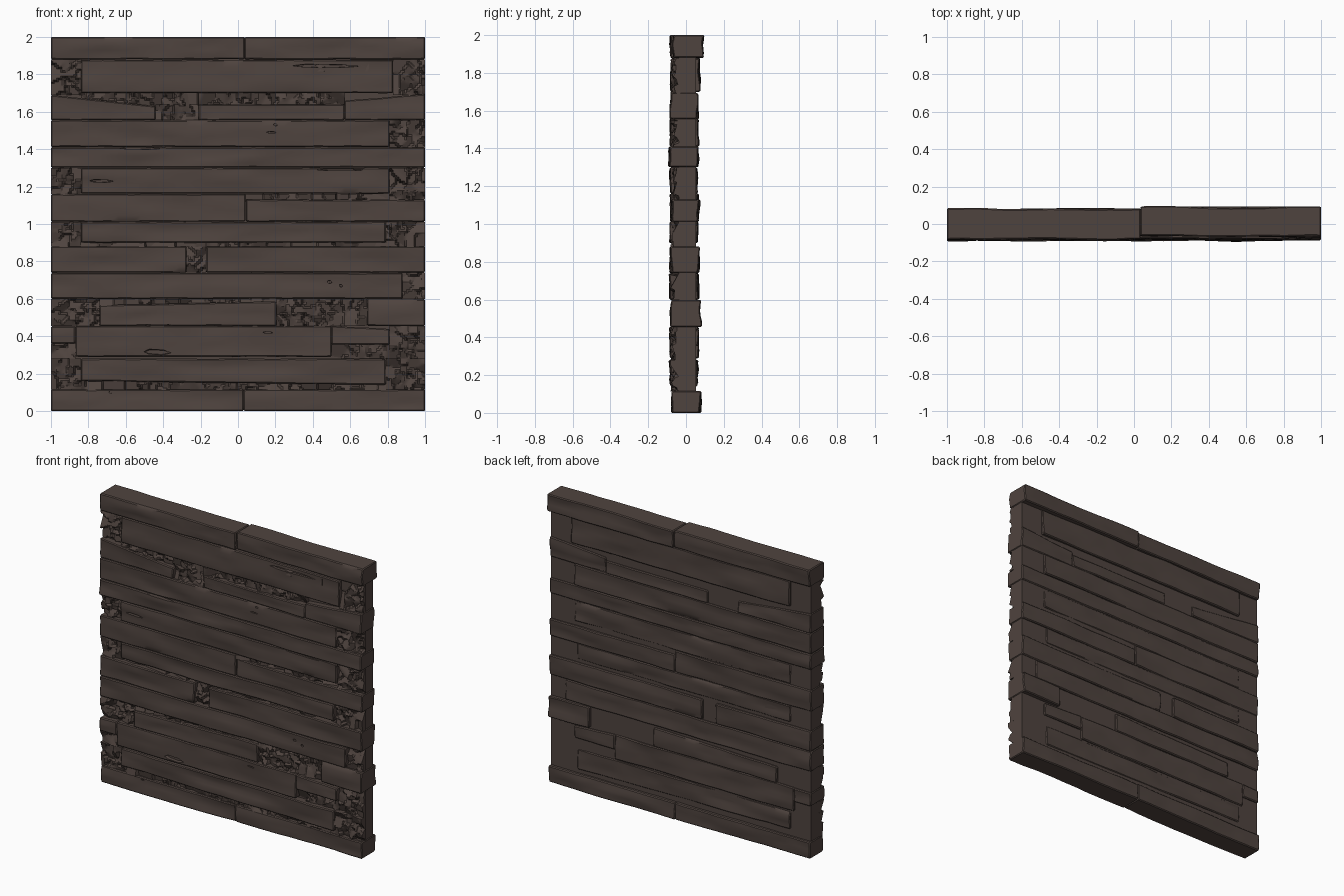
import bpy, bmesh, math, random
from mathutils import Vector, noise

if "Cube" in bpy.data.objects:
    bpy.data.objects.remove(bpy.data.objects["Cube"])

random.seed(4)
wood = bpy.data.materials.new("dark brown wood")
wood.diffuse_color = (0.078, 0.057, 0.049, 1)
wood.use_nodes = True
wood.node_tree.nodes["Principled BSDF"].inputs["Base Color"].default_value = wood.diffuse_color


def finish(name, bm, angle=30, cutter=None):
    """Turn a bmesh into a shaded object, optionally carved by the cutter."""
    bmesh.ops.recalc_face_normals(bm, faces=bm.faces)
    me = bpy.data.meshes.new(name)
    bm.to_mesh(me)
    bm.free()
    me.materials.append(wood)
    ob = bpy.data.objects.new(name, me)
    bpy.context.collection.objects.link(ob)
    bpy.ops.object.select_all(action='DESELECT')
    ob.select_set(True)
    bpy.context.view_layer.objects.active = ob
    if cutter:
        mod = ob.modifiers.new("cracks", 'BOOLEAN')
        mod.operation = 'DIFFERENCE'
        mod.object = cutter
        mod.solver = 'EXACT'
        bpy.ops.object.modifier_apply(modifier=mod.name)
    bpy.ops.object.shade_smooth_by_angle(angle=math.radians(angle))
    return ob


def lerp(a, b, t):
    return a + (b - a) * t


def plank(name, x0, x1, z0, z1, y0=-0.083, y1=0.064, cutter=None):
    """Loft a worn, rounded beam along x; z0 / z1 may be (left, right) pairs."""
    z0 = z0 if isinstance(z0, tuple) else (z0, z0)
    z1 = z1 if isinstance(z1, tuple) else (z1, z1)
    off = random.uniform(0, 50)
    n = max(3, round((x1 - x0) / 0.04))
    ts = [0, 0.006 / (x1 - x0)] + [i / n for i in range(1, n)] + [1 - 0.006 / (x1 - x0), 1]
    b = 0.006
    bm = bmesh.new()
    rings = []
    for k, t in enumerate(ts):
        x = lerp(x0, x1, t)
        za, zb = lerp(*z0, t), lerp(*z1, t)
        s = 0.005 if k in (0, len(ts) - 1) else 0.0
        ya, yb = y0 + s, y1 - s
        za, zb = za + s, zb - s
        zs = [lerp(za + b, zb - b, i / 5) for i in range(6)]
        prof = [(ya, z) for z in zs] + [(ya + b, zb), (0, zb), (yb - b, zb)]
        prof += [(yb, z) for z in reversed(zs)] + [(yb - b, za), (0, za), (ya + b, za)]
        ring = []
        for y, z in prof:
            side = 1 if y > 0.01 else -1
            w = noise.noise(Vector((x * 2.6 + off, z * 13, side * 7 + off)))
            w2 = noise.noise(Vector((x * 9 + off, z * 30, side * 3)))
            edge = noise.noise(Vector((x * 6 + off, round(z > (za + zb) / 2) * 9, 2)))
            dy = 0.011 * w + 0.003 * w2
            dz = 0.003 * edge if 0.01 < z < 1.99 else 0
            ring.append(bm.verts.new((x, y + dy, z + dz)))
        rings.append(ring)
    m = len(rings[0])
    for r, q in zip(rings, rings[1:]):
        for i in range(m):
            bm.faces.new((r[i], r[(i + 1) % m], q[(i + 1) % m], q[i]))
    bm.faces.new(rings[0])
    bm.faces.new(rings[-1])
    return finish(name, bm, 35, cutter)


def rubble(name, x0, x1, z0, z1):
    """Patch of broken splinters: a grid snapped to randomly tilted cells."""
    seeds = []
    for _ in range(max(6, int((x1 - x0) * (z1 - z0) / 0.0016))):
        p = (random.uniform(x0, x1), random.uniform(z0, z1))
        a = random.uniform(0, math.tau)
        k = random.uniform(0.15, 0.75)
        seeds.append((p, k * math.cos(a), k * math.sin(a), random.uniform(-0.068, -0.048)))
    nx, nz = max(2, round((x1 - x0) / 0.01)), max(2, round((z1 - z0) / 0.01))
    bm = bmesh.new()
    grid = []
    for i in range(-1, nx + 2):
        row = []
        for j in range(-1, nz + 2):
            x = lerp(x0, x1, min(max(i, 0), nx) / nx)
            z = lerp(z0, z1, min(max(j, 0), nz) / nz)
            y = -0.03
            if 0 <= i <= nx and 0 <= j <= nz:
                s = min(seeds, key=lambda q: (q[0][0] - x) ** 2 + (q[0][1] - z) ** 2)
                y = s[3] + (x - s[0][0]) * s[1] + (z - s[0][1]) * s[2]
                y = min(max(y, -0.082), -0.036)
            row.append(bm.verts.new((x, y, z)))
        grid.append(row)
    for r, q in zip(grid, grid[1:]):
        for j in range(len(r) - 1):
            bm.faces.new((r[j], q[j], q[j + 1], r[j + 1]))
    finish(name, bm, 28)


# Crack cutters: thin diamonds pushed into the front (x, z, half length, half height)
bm = bmesh.new()
for x, z, hl, hh in [(-0.73, 1.23, 0.07, 0.012), (-0.52, 1.405, 0.13, 0.009), (0.47, 1.845, 0.2, 0.016),
                     (0.4, 1.013, 0.14, 0.004), (0.18, 1.49, 0.03, 0.007), (0.2, 1.53, 0.012, 0.01),
                     (0.49, 0.69, 0.013, 0.014), (0.55, 0.67, 0.01, 0.012), (-0.42, 0.46, 0.1, 0.004),
                     (-0.07, 0.455, 0.07, 0.005), (-0.43, 0.315, 0.08, 0.025), (0.2, 0.29, 0.27, 0.007),
                     (0.16, 0.42, 0.03, 0.006), (-0.68, 0.1, 0.012, 0.01), (0.55, 1.29, 0.15, 0.008)]:
    pts = [(-hl, 0.1), (-0.6 * hl, 1), (0.5 * hl, 0.7), (hl, -0.2), (0.3 * hl, -1), (-0.7 * hl, -0.6)]
    a = [bm.verts.new((x + px, -0.13, z + pz * hh)) for px, pz in pts]
    c = [bm.verts.new((x + px * 0.85, -0.064, z + pz * hh * 0.5)) for px, pz in pts]
    bm.faces.new(a)
    bm.faces.new(c[::-1])
    for i in range(6):
        bm.faces.new((a[i], a[i - 1], c[i - 1], c[i]))
cracks = finish("crack_cutter", bm)
cracks.hide_render = True

# Core board behind the planks
bm = bmesh.new()
bmesh.ops.create_cube(bm, size=1)
bmesh.ops.scale(bm, vec=(1.99, 0.092, 1.97), verts=bm.verts)
bmesh.ops.translate(bm, vec=(0, 0.008, 1), verts=bm.verts)
finish("core_board", bm)

# Planks, top to bottom: (x0, x1, z0, z1[, front y, back y])
planks = [
    (-1, 0.035, 1.88, 2, -0.08, 0.08), (0.035, 1, 1.88, 2, -0.066, 0.09),
    (-0.84, 0.83, 1.7, 1.878, -0.08, 0.072),
    (-1, -0.44, 1.555, (1.69, 1.63)), (-0.21, 0.57, 1.555, 1.64), (0.57, 1, 1.555, (1.66, 1.695)),
    (-1, 0.81, 1.412, 1.555), (-1, 1, 1.302, 1.41, -0.088, 0.062),
    (-0.84, 0.81, 1.162, 1.3, -0.083, 0.058),
    (-1, 0.04, 1.012, 1.16), (0.042, 1, 1.012, 1.13, -0.075, 0.066),
    (-0.84, 0.79, 0.9, 1.012, -0.083, 0.06),
    (-1, -0.275, 0.74, 0.88, -0.083, 0.07), (-0.17, 1, 0.74, 0.88, -0.08, 0.068),
    (-1, 0.88, 0.6, 0.738),
    (-0.74, 0.205, 0.455, (0.565, 0.587), -0.08, 0.066), (0.69, 1, 0.455, 0.598, -0.08, 0.078),
    (-1, -0.87, 0.36, 0.453), (-0.87, 0.5, 0.29, 0.455), (0.5, 0.81, 0.355, (0.455, 0.44)),
    (-0.84, 0.79, (0.16, 0.14), 0.28, -0.083, 0.06),
    (-1, 0.03, 0, 0.115, -0.072, 0.075), (0.03, 1, 0, 0.115, -0.072, 0.078),
]
for i, p in enumerate(planks):
    plank(f"plank_{i + 1:02d}", *p, cutter=cracks)
bpy.data.objects.remove(cracks)

# Splintered fill in the gaps between planks
gaps = [
    (-1, -0.84, 1.69, 1.88), (0.83, 1, 1.69, 1.88), (0.25, 0.7, 1.815, 1.87),
    (-0.84, 0.57, 1.63, 1.7), (-0.44, -0.21, 1.555, 1.64), (0.81, 1, 1.41, 1.555),
    (-1, -0.84, 1.16, 1.3), (0.81, 1, 1.13, 1.3), (0.04, 0.81, 1.13, 1.16),
    (-1, -0.84, 0.88, 1.012), (0.79, 1, 0.88, 1.012), (-0.84, 0.79, 0.878, 0.902),
    (-0.275, -0.17, 0.74, 0.88), (0.88, 1, 0.6, 0.74), (-0.74, 0.205, 0.565, 0.6),
    (-1, -0.74, 0.455, 0.6), (0.205, 0.69, 0.455, 0.6),
    (-1, -0.87, 0.28, 0.36), (0.5, 0.81, 0.28, 0.355), (0.81, 1, 0.28, 0.455),
    (-1, -0.84, 0.115, 0.28), (0.79, 1, 0.115, 0.28), (-0.84, 0.79, 0.113, 0.16),
]
for i, g in enumerate(gaps):
    rubble(f"splinter_fill_{i + 1:02d}", *g)
